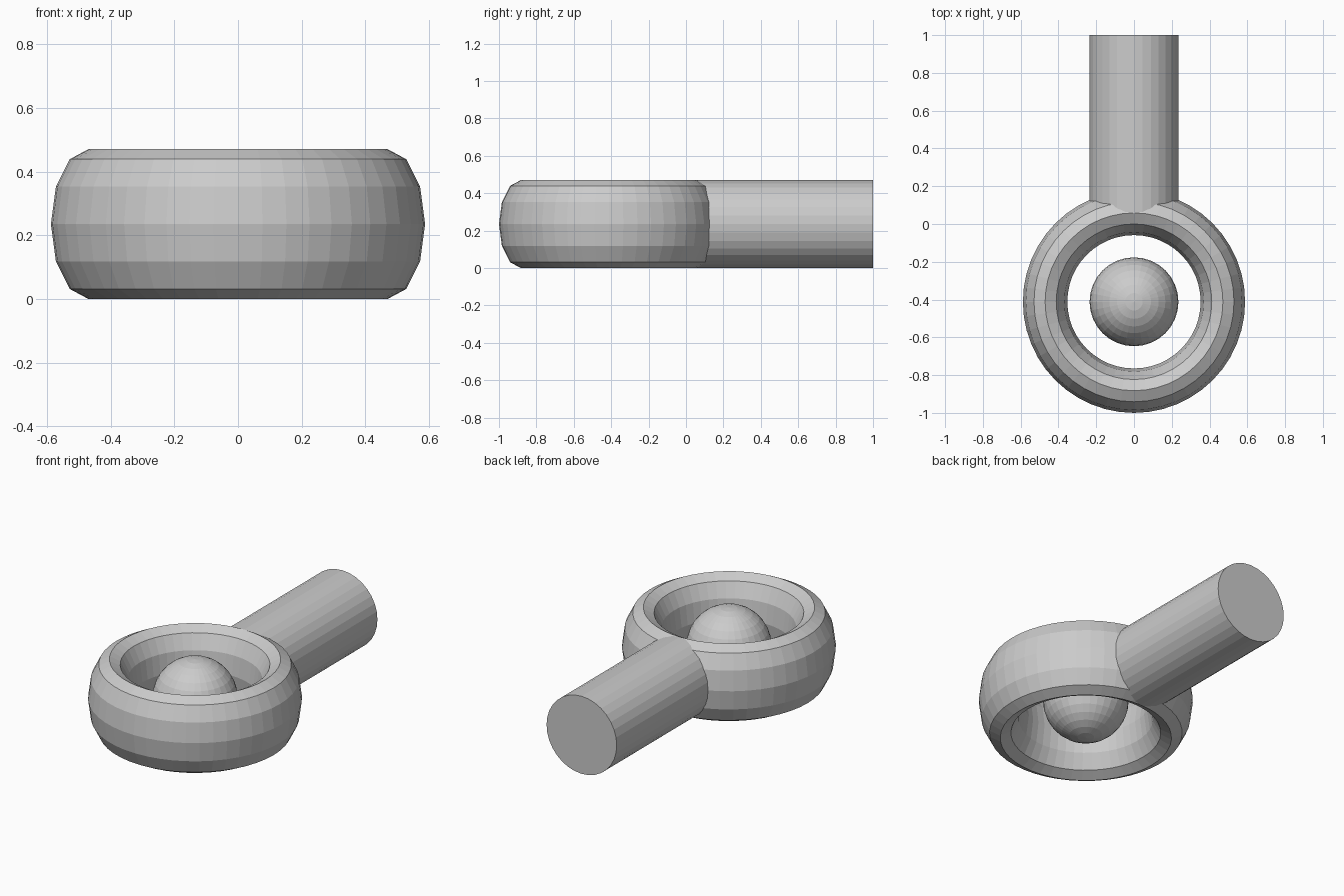
import bpy
from math import radians

if "Cube" in bpy.data.objects:
    bpy.data.objects.remove(bpy.data.objects["Cube"])

A = 2 / 8.5               # base unit: ball and shaft radius
CY = -1 + 2.5 * A         # ring centre in y


def finish(name):
    obj = bpy.context.object
    obj.name = obj.data.name = name
    return obj


# Ring: torus stretched to twice its height
bpy.ops.mesh.primitive_torus_add(
    major_segments=48, minor_segments=12,
    major_radius=2 * A, minor_radius=0.5 * A, location=(0, CY, A))
finish("ring").scale.z = 2

# Ball floating in the middle of the ring
bpy.ops.mesh.primitive_uv_sphere_add(
    segments=32, ring_count=16, radius=A, location=(0, CY, A))
finish("ball")

# Shaft running back from inside the ring wall
bpy.ops.mesh.primitive_cylinder_add(
    vertices=32, radius=A, depth=4 * A,
    location=(0, CY + 4 * A, A), rotation=(radians(90), 0, 0))
finish("shaft")
